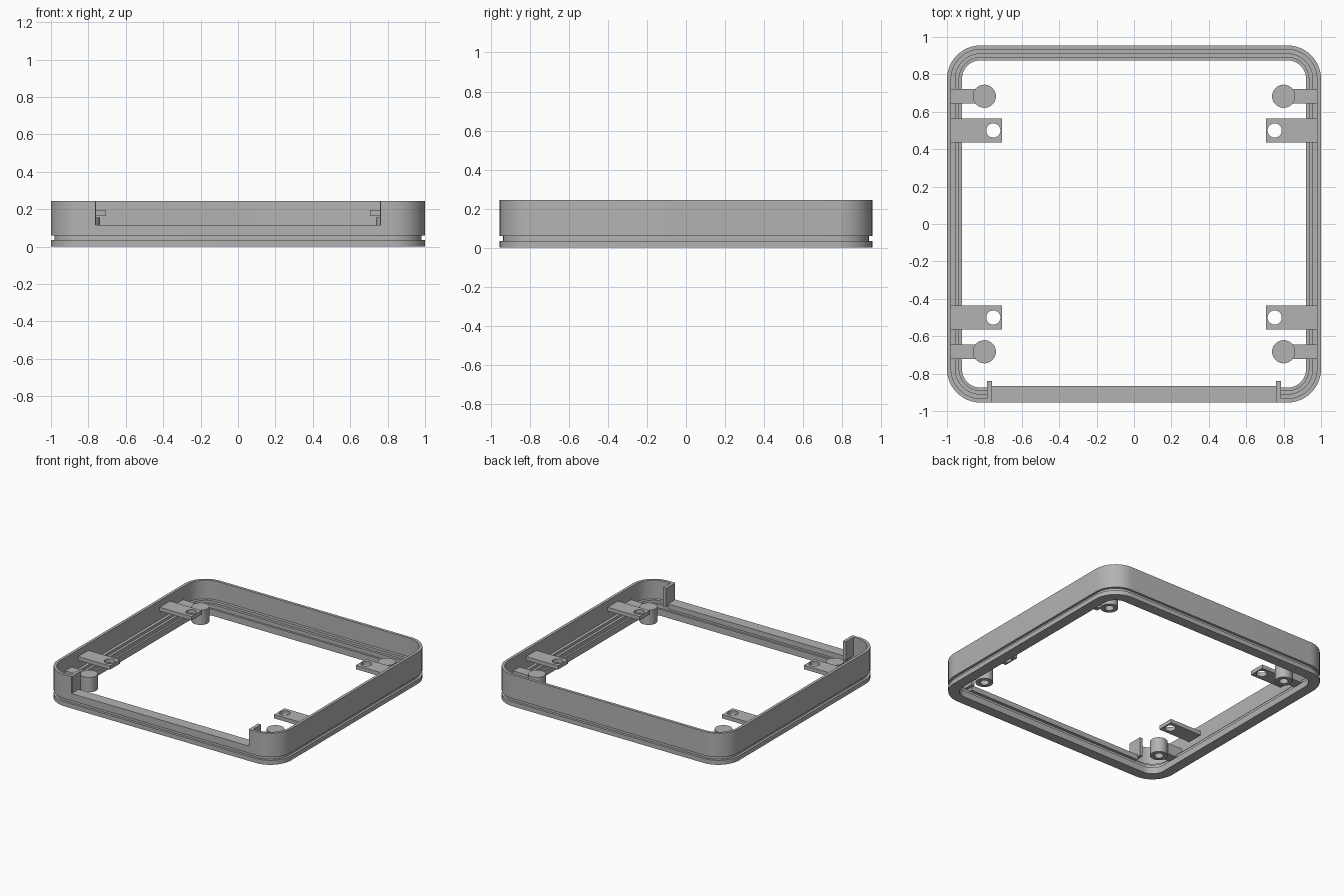
import bpy, bmesh
from math import cos, sin, pi

if "Cube" in bpy.data.objects:
    bpy.data.objects.remove(bpy.data.objects["Cube"])

grey = bpy.data.materials.new("mid grey plastic")
grey.use_nodes = True
COLOUR = (0.45, 0.45, 0.45, 1)
grey.diffuse_color = COLOUR
grey.node_tree.nodes["Principled BSDF"].inputs["Base Color"].default_value = COLOUR

HX, HY, R, TOP, SILL = 1.0, 0.955, 0.18, 0.245, 0.115


def finish(name, bm):
    bmesh.ops.recalc_face_normals(bm, faces=bm.faces)
    mesh = bpy.data.meshes.new(name)
    bm.to_mesh(mesh)
    bm.free()
    mesh.materials.append(grey)
    ob = bpy.data.objects.new(name, mesh)
    bpy.context.collection.objects.link(ob)
    return ob


def box(name, x0, x1, y0, y1, z0, z1):
    bm = bmesh.new()
    bmesh.ops.create_cube(bm, size=1)
    for v in bm.verts:
        v.co.x = x0 if v.co.x < 0 else x1
        v.co.y = y0 if v.co.y < 0 else y1
        v.co.z = z0 if v.co.z < 0 else z1
    return finish(name, bm)


def cylinder(name, x, y, r, z0, z1):
    bm = bmesh.new()
    bmesh.ops.create_cone(bm, cap_ends=True, segments=32, radius1=r, radius2=r, depth=z1 - z0)
    bmesh.ops.translate(bm, verts=bm.verts, vec=(x, y, (z0 + z1) / 2))
    return finish(name, bm)


def cut(ob, cutter):
    cutter.hide_render = True
    mod = ob.modifiers.new("cut", "BOOLEAN")
    mod.operation = "DIFFERENCE"
    mod.solver = "EXACT"
    mod.object = cutter
    bpy.context.view_layer.objects.active = ob
    bpy.ops.object.modifier_apply(modifier=mod.name)
    bpy.data.objects.remove(cutter)


def smooth(ob):
    bpy.ops.object.select_all(action="DESELECT")
    ob.select_set(True)
    bpy.context.view_layer.objects.active = ob
    bpy.ops.object.shade_smooth_by_angle(angle=pi / 6)


def rounded_loop(bm, inset, z, steps=12):
    r = R - inset
    verts = []
    for k, (sx, sy) in enumerate([(1, 1), (-1, 1), (-1, -1), (1, -1)]):
        for i in range(steps + 1):
            a = (k + i / steps) * pi / 2
            verts.append(bm.verts.new((sx * (HX - R) + r * cos(a), sy * (HY - R) + r * sin(a), z)))
    return verts


# Rounded frame: (inset, height) cross-section with outer groove and inner ledges
profile = [(0, 0), (0, 0.035), (0.018, 0.035), (0.018, 0.06), (0, 0.06), (0, TOP),
           (0.022, TOP), (0.022, 0.1), (0.045, 0.1), (0.045, 0.08),
           (0.065, 0.08), (0.065, 0.05), (0.08, 0.05), (0.08, 0)]
bm = bmesh.new()
loops = [rounded_loop(bm, d, z) for d, z in profile]
for a, b in zip(loops, loops[1:] + loops[:1]):
    for i in range(len(a)):
        j = (i + 1) % len(a)
        bm.faces.new((a[i], a[j], b[j], b[i]))
frame = finish("frame", bm)

# Front opening with its sill
cut(frame, box("notch_cutter", -0.762, 0.762, -1.1, -0.8, SILL, 0.4))
smooth(frame)
box("front_sill", -0.762, 0.762, -HY, -0.867, 0.075, SILL)

for sx, side in ((1, "left"), (-1, "right")):
    # Upright plates beside the opening
    box(side + "_opening_plate", *sorted((sx * 0.76, sx * 0.785)), -0.945, -0.84, 0.1, TOP)
    for sy, end in ((1, "back"), (-1, "front")):
        tag = f"{end}_{side}_"
        # Drilled mounting bracket
        y = sy * 0.5
        tab = box(tag + "bracket", *sorted((sx * 0.705, sx * 0.985)), y - 0.063, y + 0.063, 0.165, 0.195)
        cut(tab, cylinder("hole_cutter", sx * 0.752, y, 0.038, 0.1, 0.3))
        smooth(tab)
        # Screw boss, hollow from below, and its arm to the wall
        y = sy * 0.683
        boss = cylinder(tag + "screw_boss", sx * 0.8, y, 0.062, 0.04, 0.155)
        cut(boss, cylinder("bore_cutter", sx * 0.8, y, 0.032, 0, 0.125))
        smooth(boss)
        box(tag + "boss_arm", *sorted((sx * 0.85, sx * 0.985)), y - 0.04, y + 0.04, 0.06, 0.145)
